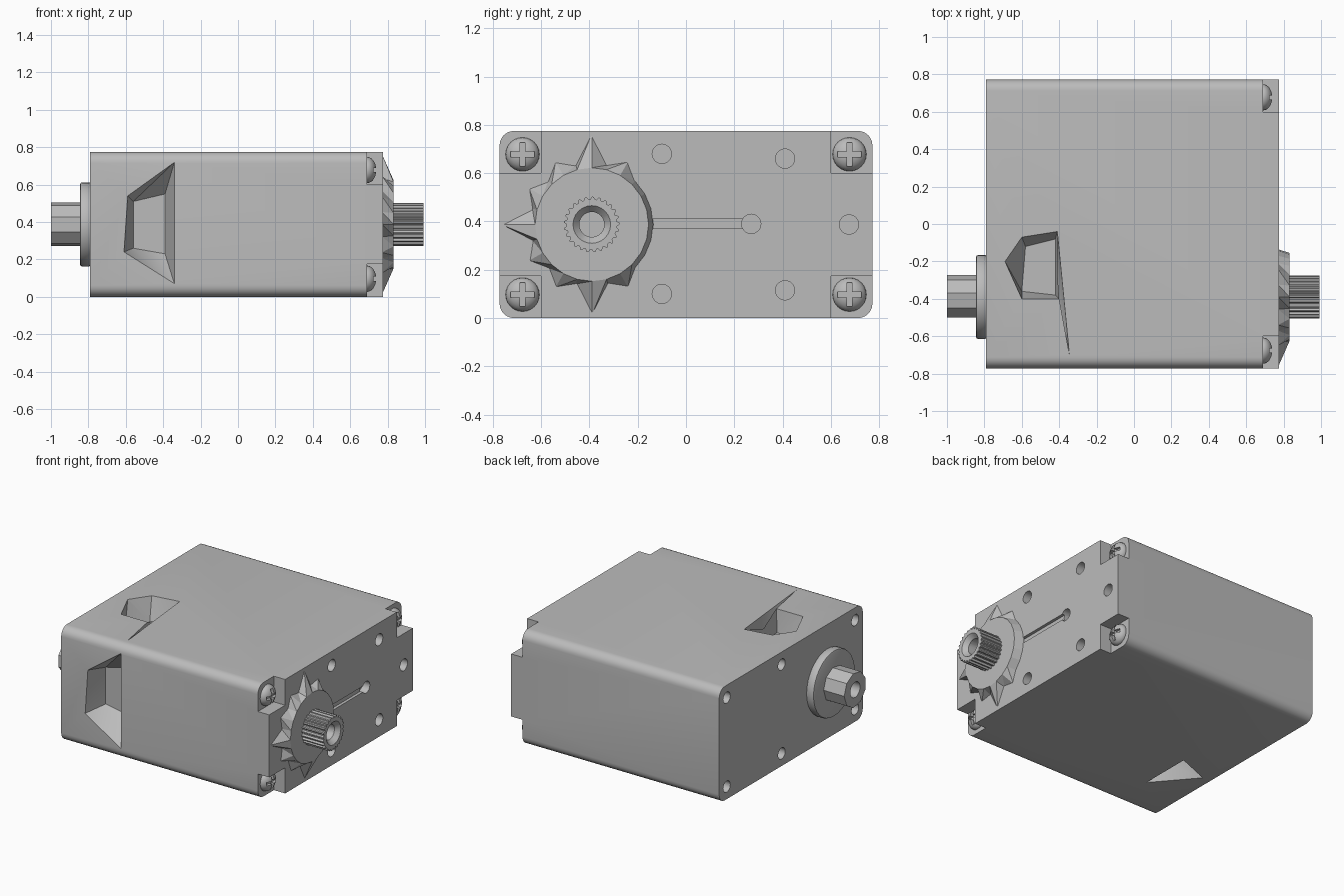
import bpy, bmesh, math
from mathutils import Matrix, Vector

if "Cube" in bpy.data.objects:
    bpy.data.objects.remove(bpy.data.objects["Cube"], do_unlink=True)

grey = bpy.data.materials.new("plain grey")
grey.use_nodes = True
colour = (0.5, 0.5, 0.5, 1)
grey.diffuse_color = colour
grey.node_tree.nodes["Principled BSDF"].inputs["Base Color"].default_value = colour

H = 0.775              # body height
MID = H / 2
AY = -0.39             # output axis position in y
BACK, FACE = -0.79, 0.775


def finish(name, bm):
    bmesh.ops.recalc_face_normals(bm, faces=bm.faces)
    mesh = bpy.data.meshes.new(name)
    bm.to_mesh(mesh)
    bm.free()
    ob = bpy.data.objects.new(name, mesh)
    mesh.materials.append(grey)
    bpy.context.collection.objects.link(ob)
    return ob


def box(name, lo, hi):
    bm = bmesh.new()
    lo, hi = Vector(lo), Vector(hi)
    mat = Matrix.Translation((lo + hi) / 2) @ Matrix.Diagonal((*(hi - lo), 1))
    bmesh.ops.create_cube(bm, size=1, matrix=mat)
    return finish(name, bm)


def rod(name, x0, x1, y, z, r0, r1=None, sides=24):
    """Cylinder or cone along x."""
    bm = bmesh.new()
    mat = Matrix.Translation(((x0 + x1) / 2, y, z)) @ Matrix.Rotation(math.pi / 2, 4, 'Y')
    bmesh.ops.create_cone(bm, cap_ends=True, segments=sides, radius1=r0,
                          radius2=r0 if r1 is None else r1, depth=x1 - x0, matrix=mat)
    return finish(name, bm)


def hull(name, points):
    bm = bmesh.new()
    for p in points:
        bm.verts.new(p)
    res = bmesh.ops.convex_hull(bm, input=bm.verts)
    junk = {g for g in res["geom_interior"] + res["geom_unused"] if isinstance(g, bmesh.types.BMVert)}
    bmesh.ops.delete(bm, geom=list(junk), context='VERTS')
    return finish(name, bm)


def select(ob):
    bpy.ops.object.select_all(action='DESELECT')
    ob.select_set(True)
    bpy.context.view_layer.objects.active = ob


def smooth(ob, angle=35):
    select(ob)
    bpy.ops.object.shade_smooth_by_angle(angle=math.radians(angle))


def carve(ob, cutters, angle=35):
    for c in cutters:
        c.hide_render = True
        m = ob.modifiers.new("cut", 'BOOLEAN')
        m.operation, m.solver, m.object = 'DIFFERENCE', 'EXACT', c
    select(ob)
    bpy.ops.object.convert(target='MESH')
    for c in cutters:
        bpy.data.objects.remove(c, do_unlink=True)
    smooth(ob, angle)


# Case with long edges rounded
case = box("case", (BACK, -0.772, 0), (FACE, 0.772, H))
bm = bmesh.new()
bm.from_mesh(case.data)
long_edges = [e for e in bm.edges if abs(e.verts[0].co.x - e.verts[1].co.x) > 1]
bmesh.ops.bevel(bm, geom=long_edges, offset=0.06, segments=6, profile=0.5, affect='EDGES')
bm.to_mesh(case.data)
bm.free()

cutters = []
# Corner notches for the screws
for sy in (-1, 1):
    for z0, z1 in ((-0.1, 0.175), (0.6, 0.9)):
        y0, y1 = sorted((sy * 0.6, sy * 0.9))
        cutters.append(box("notch", (0.69, y0, z0), (0.9, y1, z1)))
# Mounting holes on both ends
for y, z in ((-0.1, 0.68), (-0.1, 0.1), (0.41, 0.66), (0.41, 0.115), (0.675, MID)):
    cutters.append(rod("hole", 0.65, 0.9, y, z, 0.04))
for y in (-0.69, 0.1, 0.69):
    for z in (0.085, H - 0.085):
        cutters.append(rod("hole", -0.9, -0.68, y, z, 0.038))
# Thin slot ending in a round hole
cutters.append(box("slot", (0.755, -0.2, 0.37), (0.9, 0.25, 0.41)))
cutters.append(rod("slot_end", 0.72, 0.9, 0.27, 0.39, 0.04))


def pocket(mouth, floor, place, depth):
    """Tapered recess; place maps (u, v, height above surface) to space."""
    pts = [place(u, v, 0.002) for u, v in mouth] + [place(u, v, -depth) for u, v in floor]
    cutters.append(hull("pocket", pts))


def on_front(u, v, h):
    return (u, -0.772 - h, v)


def on_top(u, v, h):
    return (u, v, H + h)


def on_bottom(u, v, h):
    return (u, v, -h)


# Faceted recesses on the front, top and bottom
pocket([(-0.34, 0.72), (-0.34, 0.07), (-0.61, 0.24), (-0.59, 0.54)],
       [(-0.39, 0.55), (-0.39, 0.23), (-0.56, 0.26), (-0.56, 0.51)], on_front, 0.15)
pocket([(-0.41, -0.04), (-0.6, -0.07), (-0.69, -0.2), (-0.6, -0.4), (-0.4, -0.4)],
       [(-0.42, -0.08), (-0.58, -0.12), (-0.6, -0.36), (-0.42, -0.38)], on_top, 0.15)
pocket([(-0.41, -0.04), (-0.4, -0.4), (-0.345, -0.7)],
       [(-0.41, -0.1), (-0.41, -0.38)], on_top, 0.12)
pocket([(-0.5, -0.48), (-0.5, -0.12), (-0.73, -0.21)],
       [(-0.53, -0.38), (-0.53, -0.16), (-0.62, -0.22)], on_bottom, 0.12)
carve(case, cutters)

# Faceted boss with ridges running out to the case edges
bm = bmesh.new()
count = 24
base, rim = [], []
for i in range(count):
    a = math.tau * i / count
    spike = i in (6, 12, 18)
    near = i in (4, 8, 10, 14, 16, 20)
    rb = 0.375 if spike else 0.3 if near else 0.255
    c, s = math.cos(a), math.sin(a)
    base.append(bm.verts.new((FACE - 0.005, AY + rb * c, MID + rb * s)))
    rim.append(bm.verts.new((0.832, AY + 0.235 * c, MID + 0.235 * s)))
for i in range(count):
    j = (i + 1) % count
    bm.faces.new((base[i], base[j], rim[j]))
    bm.faces.new((base[i], rim[j], rim[i]))
bm.faces.new(rim)
bm.faces.new(base[::-1])
finish("output_boss", bm)

# Splined output shaft with a bore
bm = bmesh.new()
ring = []
teeth = 25
for i in range(teeth * 4):
    r = 0.115 if i % 4 < 2 else 0.104
    a = math.tau * i / (teeth * 4)
    ring.append(bm.verts.new((0.82, AY + r * math.cos(a), MID + r * math.sin(a))))
cap = bm.faces.new(ring)
res = bmesh.ops.extrude_face_region(bm, geom=[cap])
bmesh.ops.translate(bm, vec=(0.172, 0, 0), verts=[v for v in res["geom"] if isinstance(v, bmesh.types.BMVert)])
shaft = finish("output_shaft", bm)
carve(shaft, [rod("bore", 0.88, 1.1, AY, MID, 0.052),
              rod("chamfer", 0.96, 1.0, AY, MID, 0.05, 0.085)], 25)

# Rear flange and faceted hub
flange = rod("rear_flange", -0.845, BACK + 0.005, AY, MID, 0.225, sides=32)
bev = flange.modifiers.new("bevel", 'BEVEL')
bev.width, bev.segments, bev.limit_method = 0.012, 2, 'ANGLE'
select(flange)
bpy.ops.object.convert(target='MESH')
smooth(flange)
hub = rod("rear_hub", -1.0, -0.84, AY, MID, 0.118, sides=9)
carve(hub, [rod("bore", -1.1, -0.9, AY, MID, 0.052)], 25)

# Domed cross-head screws in the notches
for y in (-0.677, 0.677):
    for z in (0.097, H - 0.097):
        bm = bmesh.new()
        mat = Matrix.Translation((0.69, y, z)) @ Matrix.Diagonal((0.05, 0.07, 0.07, 1)) \
            @ Matrix.Rotation(math.pi / 2, 4, 'Y')
        bmesh.ops.create_uvsphere(bm, u_segments=24, v_segments=12, radius=1, matrix=mat)
        screw = finish("screw", bm)
        carve(screw, [box("cross", (0.715, y - 0.05, z - 0.011), (0.8, y + 0.05, z + 0.011)),
                      box("cross", (0.715, y - 0.011, z - 0.05), (0.8, y + 0.011, z + 0.05))])
